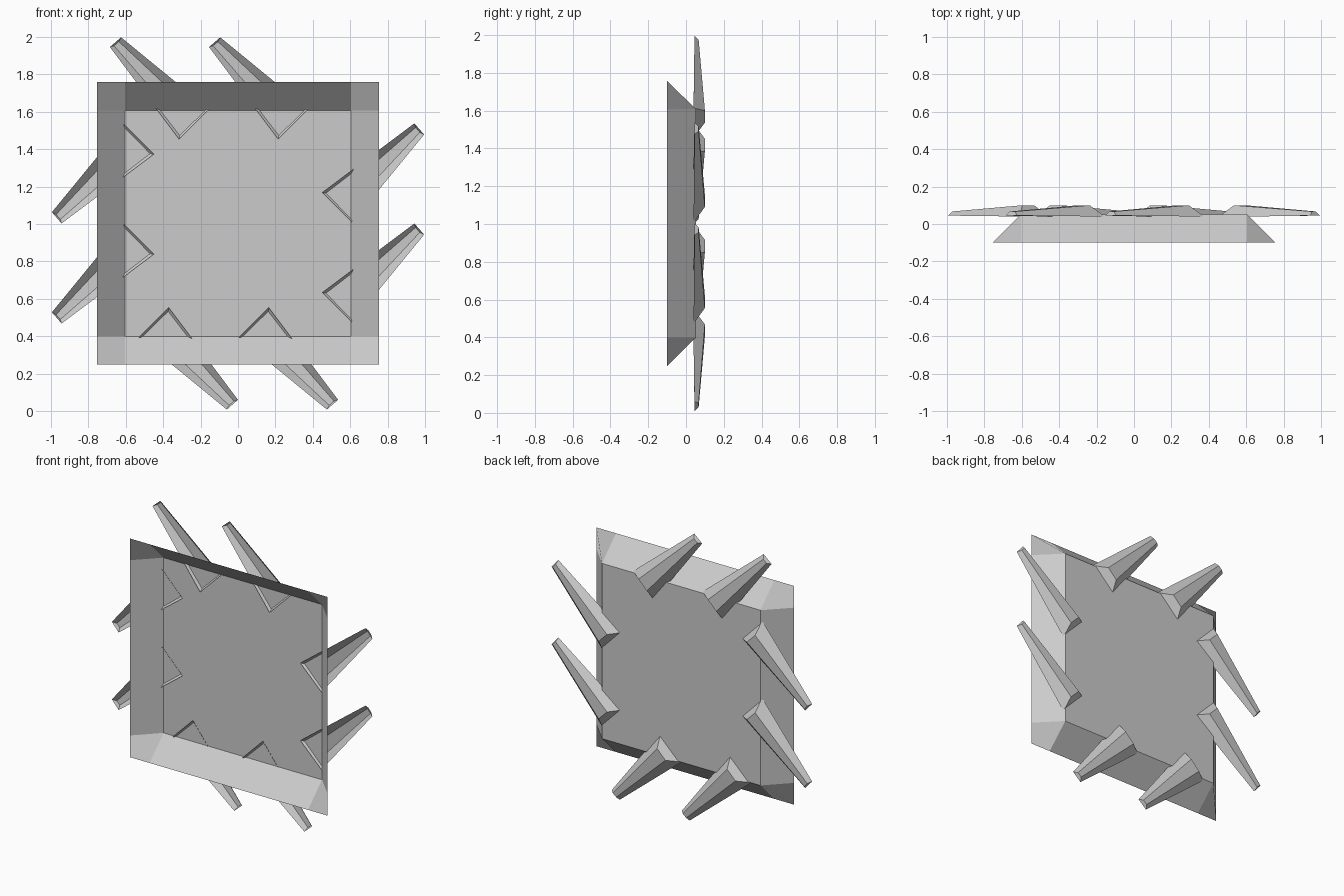
import bpy, bmesh

if "Cube" in bpy.data.objects:
    bpy.data.objects.remove(bpy.data.objects["Cube"])

CZ = 1.003                      # height of the panel centre


def make_object(name, verts, faces):
    bm = bmesh.new()
    vs = [bm.verts.new(v) for v in verts]
    for f in faces:
        bm.faces.new([vs[i] for i in f])
    bmesh.ops.recalc_face_normals(bm, faces=bm.faces)
    # open shells: keep the outside facing the back
    if sum(f.normal.y * f.calc_area() for f in bm.faces) < 0:
        bmesh.ops.reverse_faces(bm, faces=bm.faces)
    mesh = bpy.data.meshes.new(name)
    bm.to_mesh(mesh)
    bm.free()
    obj = bpy.data.objects.new(name, mesh)
    bpy.context.collection.objects.link(obj)
    return obj


# Shallow open tray: flat back with flared rim and square corner pieces
steps = [-0.755, -0.605, 0.605, 0.755]
verts = []
for j, z in enumerate(steps):
    for i, x in enumerate(steps):
        inner = i in (1, 2) and j in (1, 2)
        verts.append((x, 0.052 if inner else -0.10, z + CZ))
faces = [(j * 4 + i, j * 4 + i + 1, j * 4 + i + 5, j * 4 + i + 4)
         for j in range(3) for i in range(3)]
make_object("tray_panel", verts, faces)

# Tapered hollow spike, open at the front: (along side, outward, depth)
rim = [(0.0, 0.45, 0.037), (0.16, 0.61, 0.040),
       (-0.31, 0.995, 0.045), (-0.37, 0.943, 0.045)]
back = [(0.014, 0.534, 0.10), (0.078, 0.598, 0.10),
        (-0.322, 0.972, 0.067), (-0.348, 0.950, 0.067)]
spike_faces = [(4, 5, 6, 7)] + [(k, (k + 1) % 4, (k + 1) % 4 + 4, k + 4)
                                for k in range(4)]

# Two spikes on each side, turned around the panel centre
sides = {
    "top": (lambda u, v: (u, v), (-0.315, 0.215)),
    "right": (lambda u, v: (v, -u), (-0.165, 0.37)),
    "bottom": (lambda u, v: (-u, -v), (-0.165, 0.37)),
    "left": (lambda u, v: (-v, u), (-0.165, 0.37)),
}
for side, (turn, offsets) in sides.items():
    for n, off in enumerate(offsets, 1):
        pts = []
        for u, v, y in rim + back:
            x, z = turn(u + off, v)
            pts.append((x, y, z + CZ))
        make_object(f"{side}_spike_{n}", pts, spike_faces)
